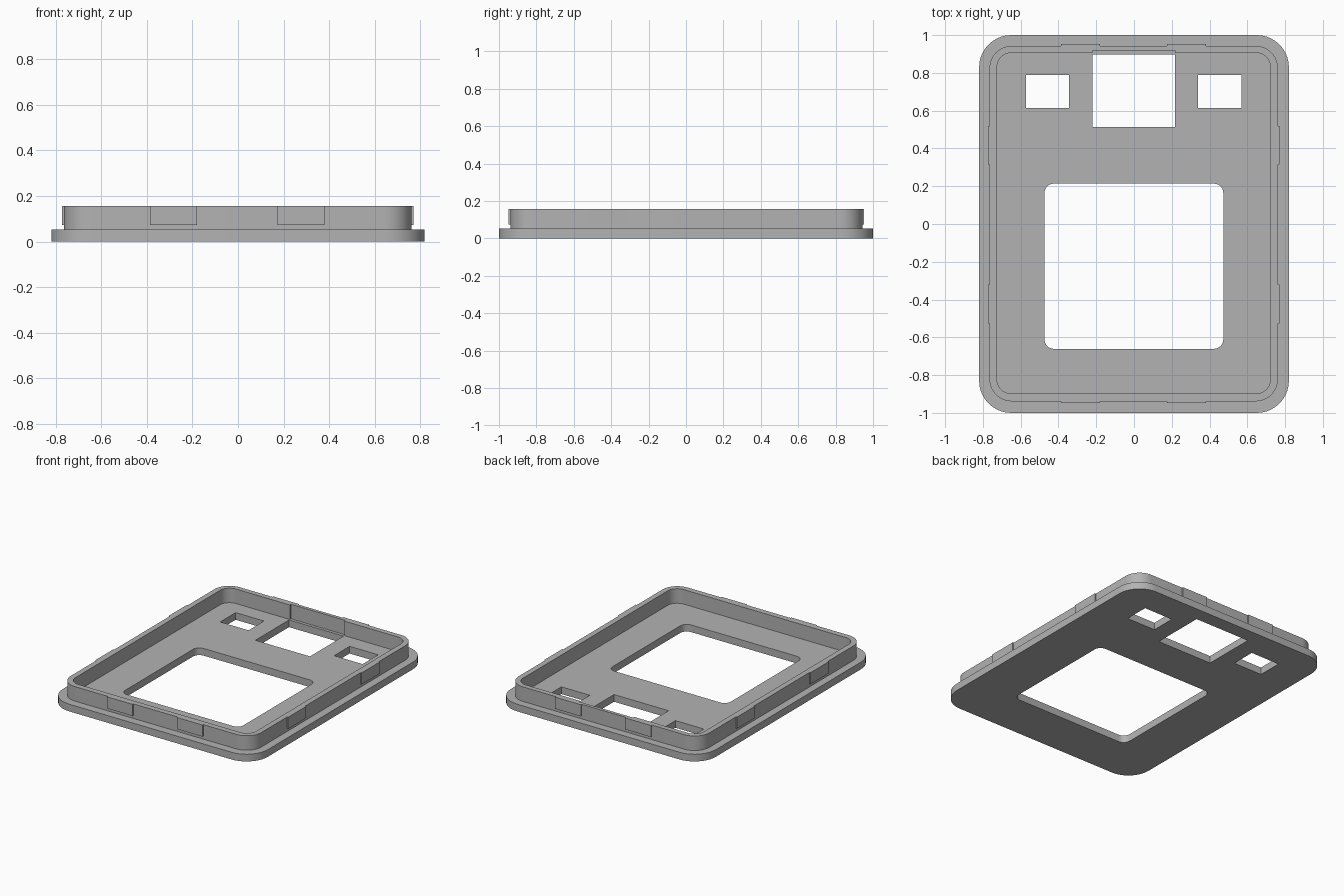
import bpy, bmesh, math

if "Cube" in bpy.data.objects:
    bpy.data.objects.remove(bpy.data.objects["Cube"])

grey = bpy.data.materials.new("plain grey")
grey.diffuse_color = (0.45, 0.45, 0.45, 1)
grey.use_nodes = True
grey.node_tree.nodes["Principled BSDF"].inputs["Base Color"].default_value = grey.diffuse_color

PLATE_TOP, RIM_TOP = 0.052, 0.157


def rounded(x0, x1, y0, y1, r=0.0, steps=10):
    """Counter-clockwise rectangle outline with rounded corners."""
    if r == 0:
        return [(x0, y0), (x1, y0), (x1, y1), (x0, y1)]
    pts = []
    corners = [(x1 - r, y1 - r), (x0 + r, y1 - r), (x0 + r, y0 + r), (x1 - r, y0 + r)]
    for i, (cx, cy) in enumerate(corners):
        for k in range(steps + 1):
            a = math.pi / 2 * (i + k / steps)
            pts.append((cx + r * math.cos(a), cy + r * math.sin(a)))
    return pts


def slab(name, outlines, z0, z1):
    """Extrude a filled outline; further outlines become holes."""
    cu = bpy.data.curves.new(name + "_profile", 'CURVE')
    cu.dimensions = '2D'
    cu.fill_mode = 'BOTH'
    cu.extrude = (z1 - z0) / 2
    for pts in outlines:
        sp = cu.splines.new('POLY')
        sp.points.add(len(pts) - 1)
        for p, (x, y) in zip(sp.points, pts):
            p.co = (x, y, 0, 1)
        sp.use_cyclic_u = True
    tmp = bpy.data.objects.new(name + "_profile", cu)
    bpy.context.collection.objects.link(tmp)
    bpy.context.view_layer.update()
    dg = bpy.context.evaluated_depsgraph_get()
    me = bpy.data.meshes.new_from_object(tmp.evaluated_get(dg))
    bpy.data.objects.remove(tmp)
    # weld caps to walls and set the height
    bm = bmesh.new()
    bm.from_mesh(me)
    bmesh.ops.remove_doubles(bm, verts=bm.verts, dist=1e-5)
    bmesh.ops.translate(bm, verts=bm.verts, vec=(0, 0, (z0 + z1) / 2))
    bmesh.ops.recalc_face_normals(bm, faces=bm.faces)
    bm.to_mesh(me)
    bm.free()
    me.materials.clear()
    me.materials.append(grey)
    ob = bpy.data.objects.new(name, me)
    bpy.context.collection.objects.link(ob)
    bpy.ops.object.select_all(action='DESELECT')
    ob.select_set(True)
    bpy.context.view_layer.objects.active = ob
    bpy.ops.object.shade_smooth_by_angle(angle=math.radians(30))
    return ob


# Base plate with screen window, connector window and two small windows
slab("base_plate", [
    rounded(-0.82, 0.82, -1, 1, 0.17),
    rounded(-0.474, 0.473, -0.661, 0.214, 0.05, 6),
    rounded(-0.22, 0.217, 0.513, 0.897),
    rounded(-0.572, -0.345, 0.613, 0.79),
    rounded(0.34, 0.568, 0.613, 0.79),
], 0, PLATE_TOP)

# Raised rim, its inner wall notched behind the connector window
inner = rounded(-0.725, 0.722, -0.898, 0.906, 0.075)
half = 11  # points in one corner arc
notch = [(0.217, 0.906), (0.217, 0.919), (-0.22, 0.919), (-0.22, 0.906)]
inner = inner[:half] + notch + inner[half:]
slab("rim", [rounded(-0.765, 0.762, -0.939, 0.943, 0.118), inner], PLATE_TOP, RIM_TOP)

# Thin snap pads, two on every side of the rim
for s in (-1, 1):
    side = "left" if s < 0 else "right"
    end = "front" if s < 0 else "back"
    for i, t in enumerate((-1, 1), 1):
        cx, cy = 0.28 * t - 0.003, 0.42 * t - 0.003
        xf = 0.762 if s > 0 else -0.765
        yf = 0.943 if s > 0 else -0.939
        xs = sorted((xf, xf + 0.008 * s))
        ys = sorted((yf, yf + 0.009 * s))
        slab(f"{side}_snap_pad_{i}", [rounded(*xs, cy - 0.103, cy + 0.103)], 0.073, RIM_TOP)
        slab(f"{end}_snap_pad_{i}", [rounded(cx - 0.103, cx + 0.103, *ys)], 0.073, RIM_TOP)
